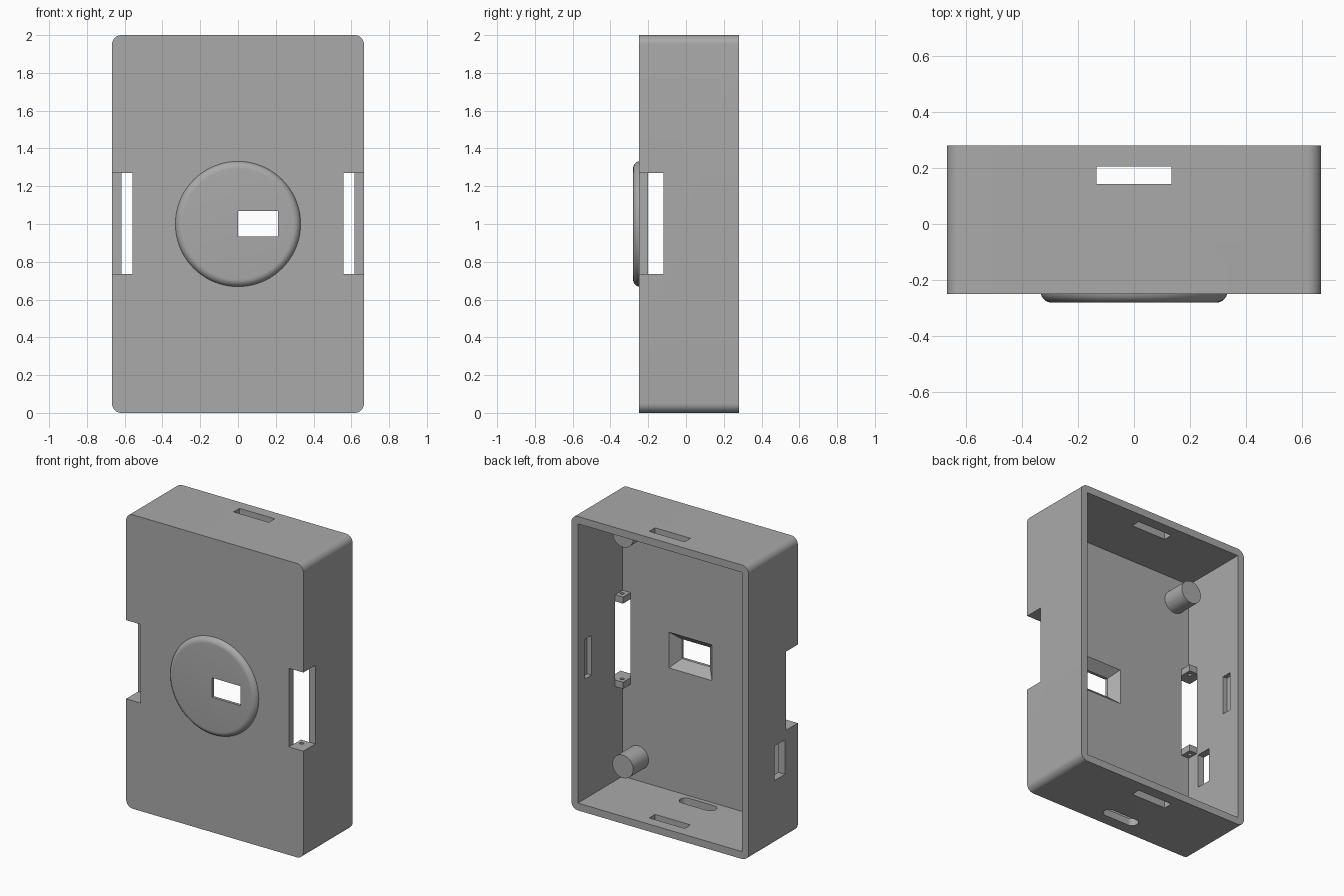
import bpy, bmesh, math
from mathutils import Matrix

cube = bpy.data.objects.get("Cube")
if cube:
    bpy.data.objects.remove(cube, do_unlink=True)

grey = bpy.data.materials.new("matte_grey")
grey.use_nodes = True
grey.diffuse_color = (0.4, 0.4, 0.4, 1)
grey.node_tree.nodes["Principled BSDF"].inputs["Base Color"].default_value = grey.diffuse_color

HW, FRONT, BACK, TOP = 0.667, -0.25, 0.28, 2.0   # outer shell
WALL = 0.05
FLOOR = FRONT + WALL


def finish(name, bm):
    bmesh.ops.recalc_face_normals(bm, faces=bm.faces)
    mesh = bpy.data.meshes.new(name)
    bm.to_mesh(mesh)
    bm.free()
    mesh.materials.append(grey)
    obj = bpy.data.objects.new(name, mesh)
    bpy.context.collection.objects.link(obj)
    return obj


def box(name, x, y, z, round_axis=None, radius=0.0):
    """Box from (min, max) ranges, optionally rounding the edges along one axis."""
    bm = bmesh.new()
    bmesh.ops.create_cube(bm, size=1)
    for v in bm.verts:
        v.co = [r[0] if c < 0 else r[1] for c, r in zip(v.co, (x, y, z))]
    if round_axis is not None:
        edges = [e for e in bm.edges
                 if abs(e.verts[0].co[round_axis] - e.verts[1].co[round_axis]) > 1e-4]
        bmesh.ops.bevel(bm, geom=edges, offset=radius, segments=10,
                        profile=0.5, affect='EDGES')
    return finish(name, bm)


def cylinder(name, centre, radius, depth, axis, sides=40):
    bm = bmesh.new()
    turn = Matrix.Rotation(math.pi / 2, 4, 'X') if axis == 'Y' else Matrix()
    bmesh.ops.create_cone(bm, cap_ends=True, segments=sides, radius1=radius,
                          radius2=radius, depth=depth,
                          matrix=Matrix.Translation(centre) @ turn)
    return finish(name, bm)


def combine(target, other, operation='DIFFERENCE'):
    other.hide_render = True
    mod = target.modifiers.new(operation.lower(), 'BOOLEAN')
    mod.operation, mod.object, mod.solver = operation, other, 'EXACT'
    bpy.context.view_layer.objects.active = target
    bpy.ops.object.modifier_apply(modifier=mod.name)
    bpy.data.objects.remove(other, do_unlink=True)


def smooth(obj):
    bpy.ops.object.select_all(action='DESELECT')
    obj.select_set(True)
    bpy.context.view_layer.objects.active = obj
    bpy.ops.object.shade_smooth_by_angle(angle=math.radians(30))


# Open-backed case with rounded outer corners
case = box("case", (-HW, HW), (FRONT, BACK), (0, TOP), 1, 0.05)
combine(case, box("cavity", (-HW + WALL, HW - WALL), (FLOOR, BACK + 0.1), (WALL, TOP - WALL)))

# Domed-edge round boss on the front, made by spinning a profile
bm = bmesh.new()
R, FILLET, FACE = 0.333, 0.04, -0.28
profile = [(0, FACE)]
for i in range(9):
    a = math.pi / 2 * i / 8
    profile.append((R - FILLET + FILLET * math.sin(a), FACE + FILLET * (1 - math.cos(a))))
profile.append((0, FACE + FILLET))
verts = [bm.verts.new((px, py, 1)) for px, py in profile]
edges = [bm.edges.new(pair) for pair in zip(verts, verts[1:])]
bmesh.ops.spin(bm, geom=verts + edges, cent=(0, 0, 1), axis=(0, 1, 0),
               angle=2 * math.pi, steps=72, use_duplicate=False)
bmesh.ops.remove_doubles(bm, verts=bm.verts, dist=1e-4)
combine(case, finish("front_boss", bm), 'UNION')

# Viewing window: straight hole that flares towards the inside
window_x, window_z, flare = (0.0, 0.213), (0.935, 1.068), 0.055
combine(case, box("window_hole", window_x, (-0.4, -0.1), window_z))
funnel = box("window_flare", window_x, (FLOOR - 0.06, FLOOR + 0.01), window_z)
for v in funnel.data.vertices:
    if v.co.y > FLOOR:
        v.co.x += math.copysign(flare * 7 / 6, v.co.x - sum(window_x) / 2)
        v.co.z += math.copysign(flare * 7 / 6, v.co.z - sum(window_z) / 2)
combine(case, funnel)

# Clip slots through the top and bottom, and the rounded slot below
for z in (0, TOP):
    combine(case, box("clip_slot", (-0.133, 0.133), (0.142, 0.205), (z - 0.1, z + 0.1)))
combine(case, box("cable_slot", (-0.133, 0.133), (-0.17, -0.09), (-0.1, 0.1), 2, 0.039))

# Side port on the right wall
combine(case, box("side_port", (-HW - 0.1, -HW + 0.1), (-0.11, 0.0), (0.44, 0.675)))

for side, label in ((1, "left"), (-1, "right")):
    def span(a, b):
        return tuple(sorted((side * a, side * b)))
    # Strap notch at the front edge and blind clip recess in the inner wall
    combine(case, box("strap_notch", span(0.558, 0.8), (-0.4, -0.12), (0.735, 1.27)))
    combine(case, box("clip_recess", span(0.5, HW - 0.018), (0.135, 0.205), (0.865, 1.135)))
    # Small pierced lugs closing the ends of the notch
    for z0, z1, end in ((0.69, 0.735, "lower"), (1.27, 1.315, "upper")):
        lug = box(f"{label}_{end}_strap_lug", span(0.558, HW - WALL + 0.005),
                  (FLOOR - 0.005, -0.12), (z0, z1))
        combine(lug, cylinder("pin_hole", (side * 0.592, -0.16, (z0 + z1) / 2),
                              0.013, 0.1, 'Z', 20))
        smooth(lug)
    # Mounting posts
    for z, end in ((0.21, "lower"), (1.78, "upper")):
        post = cylinder(f"{label}_{end}_post", (side * 0.5, -0.12, z), 0.078, 0.17, 'Y')
        smooth(post)

smooth(case)
